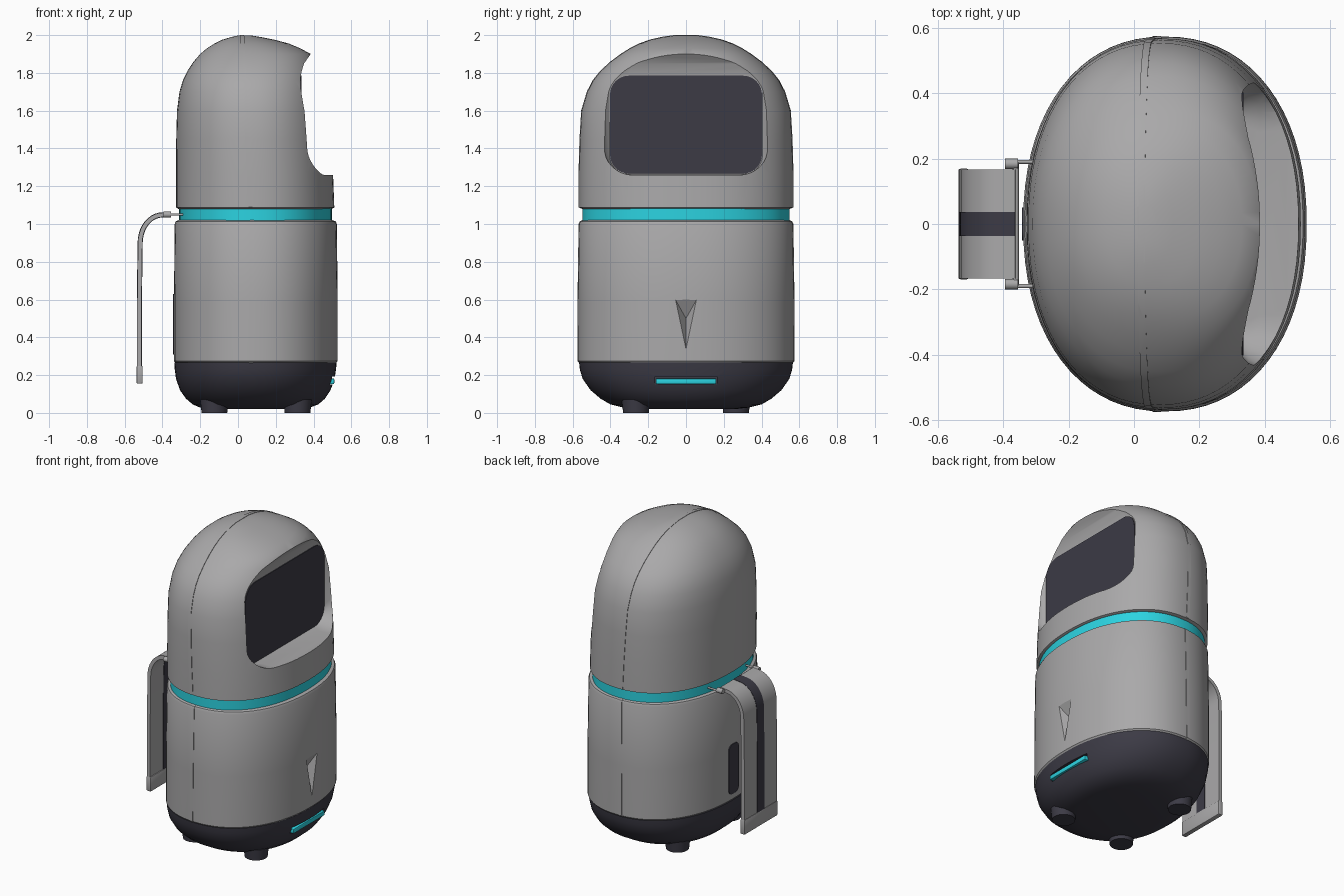
import bpy, bmesh, math
from mathutils import Vector, Matrix

cube = bpy.data.objects.get("Cube")
if cube:
    bpy.data.objects.remove(cube, do_unlink=True)


def material(name, rgb):
    m = bpy.data.materials.new(name)
    m.use_nodes = True
    m.diffuse_color = (*rgb, 1)
    m.node_tree.nodes["Principled BSDF"].inputs["Base Color"].default_value = (*rgb, 1)
    return m


GREY = material("warm grey", (0.40, 0.395, 0.40))
DARK = material("charcoal", (0.045, 0.043, 0.06))
TEAL = material("teal", (0.025, 0.65, 0.75))


def finish(name, bm, mat, angle=35):
    bmesh.ops.recalc_face_normals(bm, faces=bm.faces)
    me = bpy.data.meshes.new(name)
    bm.to_mesh(me)
    bm.free()
    me.materials.append(mat)
    ob = bpy.data.objects.new(name, me)
    bpy.context.collection.objects.link(ob)
    smooth(ob, angle)
    return ob


def smooth(ob, angle=35):
    bpy.ops.object.select_all(action="DESELECT")
    ob.select_set(True)
    bpy.context.view_layer.objects.active = ob
    bpy.ops.object.shade_smooth_by_angle(angle=math.radians(angle))


def skin(rings):
    """Closed solid through a list of equal-length point rings."""
    bm = bmesh.new()
    vs = [[bm.verts.new(p) for p in r] for r in rings]
    n = len(vs[0])
    for a, b in zip(vs, vs[1:]):
        for i in range(n):
            j = (i + 1) % n
            bm.faces.new((a[i], a[j], b[j], b[i]))
    bm.faces.new(vs[0])
    bm.faces.new(vs[-1])
    return bm


def oval(z, x0, x1, yh, grow=0.0, n=72, e=2.2):
    pts = []
    for i in range(n):
        t = 2 * math.pi * i / n
        c, s = math.cos(t), math.sin(t)
        x = math.copysign(abs(c) ** (2 / e), c) * ((x1 - x0) / 2 + grow)
        y = math.copysign(abs(s) ** (2 / e), s) * (yh + grow)
        pts.append((x + (x0 + x1) / 2, y, z))
    return pts


def rounded_rect(x, yh, z0, z1, r, n=8):
    pts = []
    for k, (sy, z) in enumerate([(1, z1 - r), (-1, z1 - r), (-1, z0 + r), (1, z0 + r)]):
        for i in range(n + 1):
            t = (k + i / n) * math.pi / 2
            pts.append((x, sy * (yh - r) + r * math.cos(t), z + r * math.sin(t)))
    return pts


def box(name, lo, hi, mat, bevel=0.0):
    bm = bmesh.new()
    bmesh.ops.create_cube(bm, size=1)
    lo, hi = Vector(lo), Vector(hi)
    for v in bm.verts:
        v.co = (lo + hi) / 2 + v.co * (hi - lo)
    if bevel:
        bmesh.ops.bevel(bm, geom=bm.edges[:], offset=bevel, segments=2, affect="EDGES", profile=0.5)
    return finish(name, bm, mat)


def rod(name, a, b, r, mat, r2=None, seg=24):
    a, b = Vector(a), Vector(b)
    bm = bmesh.new()
    rot = (b - a).to_track_quat("Z", "Y").to_matrix().to_4x4()
    bmesh.ops.create_cone(bm, cap_ends=True, segments=seg, radius1=r, radius2=r2 or r,
                          depth=(b - a).length, matrix=Matrix.Translation((a + b) / 2) @ rot)
    return finish(name, bm, mat)


def boolean(ob, cutter, op="DIFFERENCE"):
    cutter.hide_render = True
    cutter.hide_viewport = False
    mod = ob.modifiers.new("cut", "BOOLEAN")
    mod.operation, mod.object, mod.solver = op, cutter, "EXACT"
    bpy.context.view_layer.objects.active = ob
    bpy.ops.object.modifier_apply(modifier=mod.name)
    bpy.data.objects.remove(cutter, do_unlink=True)
    smooth(ob)


# Head, lower body and base outlines: height, back x, front x, half width
HEAD = [(1.08, -.315, .495, .55), (1.087, -.328, .51, .567), (1.27, -.328, .503, .567),
        (1.45, -.327, .49, .562), (1.6, -.323, .478, .553), (1.7, -.31, .462, .523),
        (1.76, -.292, .447, .492), (1.81, -.268, .43, .452), (1.86, -.235, .409, .398),
        (1.9, -.2, .385, .345), (1.93, -.165, .33, .296), (1.955, -.125, .27, .245),
        (1.975, -.085, .195, .188), (1.99, -.035, .12, .12), (1.998, 0, .07, .06)]
BODY = [(.265, -.33, .52, .563), (.275, -.339, .528, .573), (.6, -.339, .528, .572),
        (1.0, -.335, .523, .566), (1.014, -.33, .517, .56), (1.02, -.315, .5, .548)]
BASE = [(.02, -.15, .33, .26), (.028, -.2, .38, .33), (.045, -.24, .425, .4),
        (.075, -.275, .46, .452), (.12, -.307, .49, .505), (.18, -.328, .511, .547),
        (.23, -.335, .519, .562), (.266, -.337, .522, .566)]


def loft(name, rows, mat, grow=0.0):
    return finish(name, skin([oval(*r, grow) for r in rows]), mat)


# Head with the visor opening
head = loft("head", HEAD, GREY)
visor_cut = finish("visor_cutter", skin([
    rounded_rect(.33, .405, 1.265, 1.79, .10),
    rounded_rect(.35, .425, 1.262, 1.85, .13),
    rounded_rect(.385, .44, 1.26, 1.9, .16),
    rounded_rect(.7, .45, 1.255, 1.905, .16)]), GREY)
boolean(head, visor_cut)
finish("screen", skin([rounded_rect(x, .402, 1.267, 1.785, .10) for x in (.329, .335)]), DARK)

# Glowing neck ring, lower body and base
loft("neck_ring", [(1.0, -.312, .497, .549), (1.1, -.312, .497, .549)], TEAL)
body = loft("lower_body", BODY, GREY)
base = loft("base", BASE, DARK)

# Pinched dent on the front of the lower body
bm = bmesh.new()
for p in [(.56, -.09, .66), (.56, .09, .66), (.56, 0, .24), (.475, 0, .5)]:
    bm.verts.new(p)
bmesh.ops.convex_hull(bm, input=bm.verts[:])
boolean(body, finish("dent_cutter", bm, GREY))

# Light bar in a slot on the base
boolean(base, box("slot_cutter", (.48, -.165, .15), (.6, .165, .192), DARK))
box("light_bar", (.46, -.16, .152), (.51, .16, .182), TEAL, .006)

# Seams running around the head and the lower body
for name, rows, top_x, bottom_x in (("head_seam", HEAD, .022, .066), ("body_seam", BODY, .074, .068)):
    seam = loft(name, rows, GREY, .003)
    if name == "head_seam":
        seam.data.transform(Matrix.Translation((0, 0, .002)))
    lo, hi = rows[0][0], rows[-1][0]
    slab = box("seam_cutter", (-.011, -1, lo - .1), (.011, 1, hi + .1), GREY)
    for v in slab.data.vertices:
        t = (v.co.z - lo) / (hi - lo)
        v.co.x += bottom_x + (top_x - bottom_x) * t
    boolean(seam, slab, "INTERSECT")

# Three feet
for name, x, y in (("front_foot", .315, -.265), ("back_foot_a", -.125, -.265), ("back_foot_b", -.125, .265)):
    rod(name, (x, y, 0), (x, y, .07), .068, DARK, .075, 32)

# Charcoal patch on the back
finish("back_patch", skin([rounded_rect(x, .05, .31, .63, .035) for x in (-.343, -.335)]), DARK)


def ribbon(name, path, thick, yh, mat):
    rings = []
    for i, (x, z) in enumerate(path):
        a = Vector(path[max(i - 1, 0)])
        b = Vector(path[min(i + 1, len(path) - 1)])
        d = (b - a).normalized()
        nx, nz = -d.y * thick / 2, d.x * thick / 2
        rings.append([(x + nx, -yh, z + nz), (x + nx, yh, z + nz),
                      (x - nx, yh, z - nz), (x - nx, -yh, z - nz)])
    return finish(name, skin(rings), mat)


# Hanging strap: short top run, rounded bend, long drop
bend = [(-.40 - .118 * math.sin(t * math.pi / 20), .90 + .148 * math.cos(t * math.pi / 20))
        for t in range(11)]
path = [(-.362, 1.052)] + bend + [(-.522, .6), (-.522, .17)]
ribbon("strap", path, .023, .167, GREY)
ribbon("strap_stripe", path, .027, .036, DARK)
box("strap_tip", (-.537, -.169, .155), (-.505, .169, .25), GREY, .006)

# Strap bar, knobs and pins into the neck
rod("strap_bar", (-.362, -.19, 1.05), (-.362, .19, 1.05), .010, GREY)
for side, s in (("left", 1), ("right", -1)):
    rod(side + "_knob", (-.395, s * .184, 1.05), (-.355, s * .184, 1.05), .016, GREY)
    rod(side + "_pin", (-.36, s * .19, 1.05), (-.27, s * .19, 1.05), .006, GREY)
